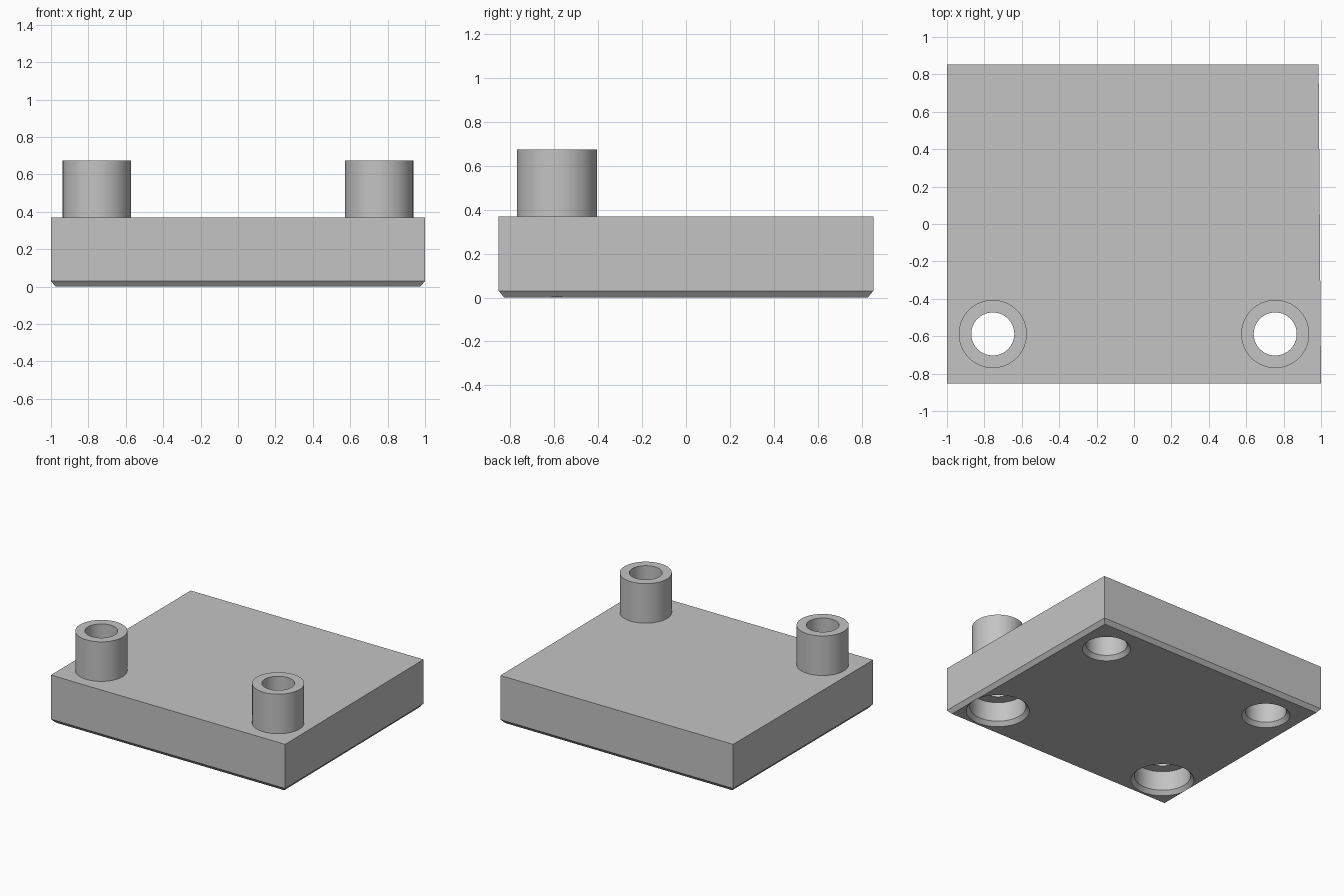
import bpy, bmesh, math

cube = bpy.data.objects.get("Cube")
if cube:
    bpy.data.objects.remove(cube, do_unlink=True)

PLATE_TOP = 0.37
CHAMFER = 0.03
PEG_X, PEG_Y = 0.755, -0.588
SOCKET_X, SOCKET_Y = 0.73, 0.57
BORE = 0.115

grey = bpy.data.materials.new("light grey")
grey.use_nodes = True
colour = (0.55, 0.55, 0.55, 1)
grey.diffuse_color = colour
grey.node_tree.nodes["Principled BSDF"].inputs["Base Color"].default_value = colour


def add_object(name, bm):
    bmesh.ops.recalc_face_normals(bm, faces=bm.faces)
    mesh = bpy.data.meshes.new(name)
    bm.to_mesh(mesh)
    bm.free()
    mesh.materials.append(grey)
    obj = bpy.data.objects.new(name, mesh)
    bpy.context.collection.objects.link(obj)
    return obj


def select_only(obj):
    bpy.ops.object.select_all(action="DESELECT")
    obj.select_set(True)
    bpy.context.view_layer.objects.active = obj


def smooth(obj):
    select_only(obj)
    bpy.ops.object.shade_smooth_by_angle(angle=math.radians(30))


def lathe(name, profile, x, y, closed=False, steps=64):
    """Spin (radius, height) points about a vertical axis at x, y."""
    bm = bmesh.new()
    rings = []
    for r, z in profile:
        rings.append([bm.verts.new((x + r * math.cos(math.tau * i / steps),
                                    y + r * math.sin(math.tau * i / steps), z))
                      for i in range(steps)])
    for a, b in zip(rings, rings[1:]):
        for i in range(steps):
            j = (i + 1) % steps
            bm.faces.new((a[i], a[j], b[j], b[i]))
    if closed:
        bm.faces.new(rings[0])
        bm.faces.new(rings[-1])
    return add_object(name, bm)


# Base plate: stacked outlines with a chamfered lower edge
bm = bmesh.new()
rings = []
for inset, z in ((0.025, 0), (0, CHAMFER), (0, PLATE_TOP)):
    near, far = -0.853 + inset, 0.853 - inset
    outline = ((-1 + inset, near), (1 - inset, near),
               (0.987 - inset, far), (-1 + inset, far))
    rings.append([bm.verts.new((x, y, z)) for x, y in outline])
for a, b in zip(rings, rings[1:]):
    for i in range(4):
        j = (i + 1) % 4
        bm.faces.new((a[i], a[j], b[j], b[i]))
bm.faces.new(rings[0])
bm.faces.new(rings[-1])
plate = add_object("base_plate", bm)

# Holes: wide stepped sockets under the pegs, narrow blind ones at the back
stepped = ((0.247, -CHAMFER), (0.197, CHAMFER), (0.197, 0.18),
           (BORE, 0.18), (BORE, 0.5))
blind = ((0.194, -CHAMFER), (0.144, CHAMFER), (0.144, 0.18))
for side in (-1, 1):
    for profile, x, y in ((stepped, PEG_X, PEG_Y), (blind, SOCKET_X, SOCKET_Y)):
        cutter = lathe("hole_cutter", profile, side * x, y, closed=True)
        cutter.hide_render = True
        cut = plate.modifiers.new("hole", "BOOLEAN")
        cut.operation = "DIFFERENCE"
        cut.solver = "EXACT"
        cut.object = cutter
        select_only(plate)
        bpy.ops.object.modifier_apply(modifier=cut.name)
        bpy.data.objects.remove(cutter, do_unlink=True)
smooth(plate)

# Hollow pegs standing on the plate
tube = ((0.182, PLATE_TOP), (0.182, 0.675), (BORE, 0.675), (BORE, PLATE_TOP))
for side, label in ((1, "left"), (-1, "right")):
    smooth(lathe(label + "_hollow_peg", tube, side * PEG_X, PEG_Y))
